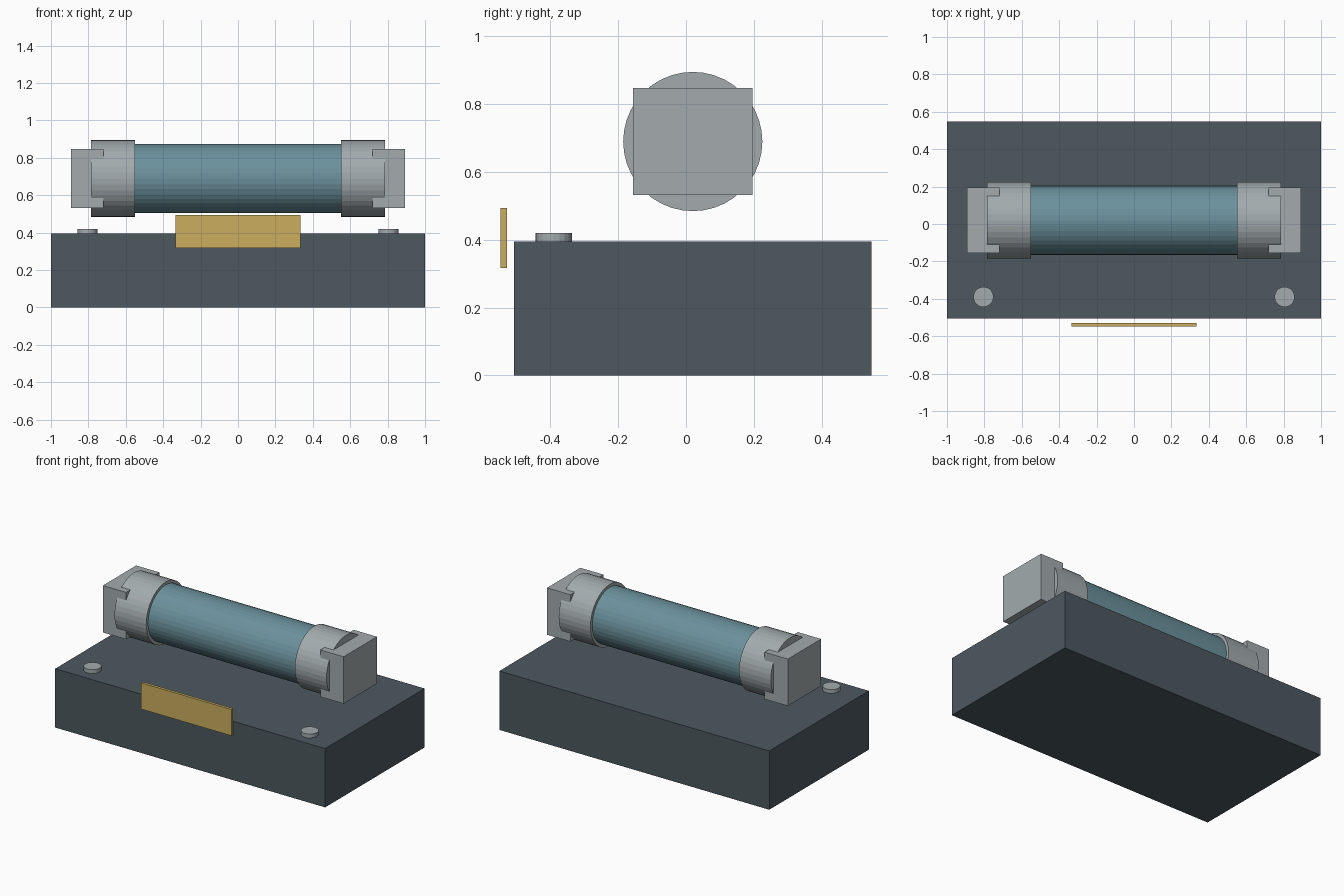
import bpy, math

if "Cube" in bpy.data.objects:
    bpy.data.objects.remove(bpy.data.objects["Cube"])


def material(name, rgb):
    # sRGB 0-255 to linear
    m = bpy.data.materials.new(name)
    lin = [(c / 255 / 12.92) if c < 11 else ((c / 255 + 0.055) / 1.055) ** 2.4 for c in rgb]
    m.diffuse_color = (*lin, 1)
    m.use_nodes = True
    m.node_tree.nodes["Principled BSDF"].inputs["Base Color"].default_value = m.diffuse_color
    return m


slate = material("dark slate", (76, 88, 95))
teal = material("teal glass", (107, 145, 156))
silver = material("silver metal", (163, 171, 174))
brass = material("brass", (202, 174, 95))


def finish(name, mat):
    ob = bpy.context.object
    ob.name = name
    ob.data.materials.append(mat)
    return ob


def box(name, lo, hi, mat):
    bpy.ops.mesh.primitive_cube_add(size=1, location=[(a + b) / 2 for a, b in zip(lo, hi)])
    ob = finish(name, mat)
    ob.scale = [b - a for a, b in zip(lo, hi)]
    bpy.ops.object.transform_apply(location=False, rotation=False, scale=True)


def cylinder(name, loc, r, length, sides, mat, along_x=False):
    rot = (0, math.pi / 2, 0) if along_x else (0, 0, 0)
    bpy.ops.mesh.primitive_cylinder_add(vertices=sides, radius=r, depth=length,
                                        location=loc, rotation=rot)
    finish(name, mat)


# base block and front plate
box("base", (-1, -0.506, 0), (1, 0.547, 0.394), slate)
box("front_plate", (-0.334, -0.547, 0.317), (0.334, -0.528, 0.493), brass)

# tube body
AXIS_Y, AXIS_Z = 0.02, 0.689
cylinder("tube", (0, AXIS_Y, AXIS_Z), 0.185, 1.2, 40, teal, True)

# end caps, terminal blocks and screws on both sides
for side, s in (("left", -1), ("right", 1)):
    cylinder(side + "_cap", (s * 0.668, AXIS_Y, AXIS_Z), 0.205, 0.235, 40, silver, True)
    x = sorted((s * 0.72, s * 0.892))
    box(side + "_terminal", (x[0], -0.156, 0.532), (x[1], 0.196, 0.846), silver)
    cylinder(side + "_screw", (s * 0.805, -0.39, 0.402), 0.054, 0.036, 20, silver)
